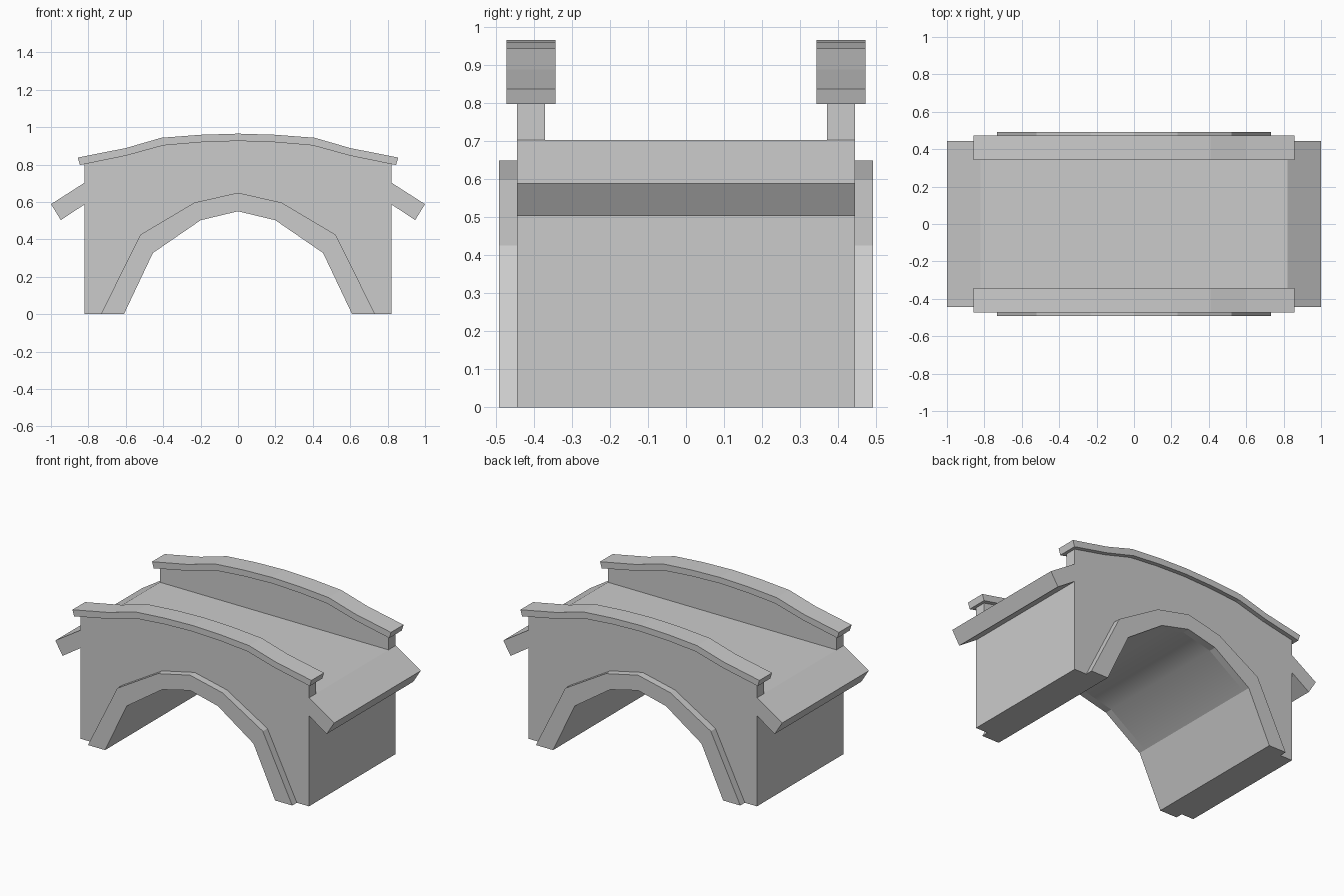
import bpy, bmesh, math

if "Cube" in bpy.data.objects:
    bpy.data.objects.remove(bpy.data.objects["Cube"])


def mirrored(half):
    """Half profile ordered from the outer end (+x) to the centre -> full span."""
    return half + [(-x, z) for x, z in reversed(half) if x > 0]


def extrude(name, outline, y0, y1):
    """Solid from an x/z outline spanning y0..y1."""
    bm = bmesh.new()
    face = bm.faces.new([bm.verts.new((x, y0, z)) for x, z in outline])
    new = bmesh.ops.extrude_face_region(bm, geom=[face])["geom"]
    moved = [v for v in new if isinstance(v, bmesh.types.BMVert)]
    bmesh.ops.translate(bm, verts=moved, vec=(0, y1 - y0, 0))
    bmesh.ops.recalc_face_normals(bm, faces=bm.faces)
    mesh = bpy.data.meshes.new(name)
    bm.to_mesh(mesh)
    bm.free()
    obj = bpy.data.objects.new(name, mesh)
    bpy.context.collection.objects.link(obj)
    return obj


def band(top, bottom):
    """Closed outline between two full-span curves."""
    return mirrored(top) + mirrored(bottom)[::-1]


END, SIDE, DECK = 0.82, 0.444, 0.703

# Half profiles, outer end to centre
arch_inner = [(0.61, 0), (0.455, 0.327), (0.2, 0.502), (0, 0.55)]
arch_outer = [(0.733, 0), (0.522, 0.425), (0.232, 0.597), (0, 0.649)]
cap_top = [(0.857, 0.837), (0.6, 0.888), (0.41, 0.943), (0.2, 0.959), (0, 0.965)]
cap_bottom = [(0.845, 0.797), (0.6, 0.847), (0.4, 0.902), (0.2, 0.919), (0, 0.926)]
wall_top = [(END, 0.815)] + [(x, z + 0.015) for x, z in cap_bottom[1:]]

# Bridge body with arched underside
body = extrude("bridge_body", band([(END, 0), (END, DECK), (0, DECK)], arch_inner), -SIDE, SIDE)
bpy.context.view_layer.objects.active = body
body.select_set(True)
bpy.ops.object.shade_smooth_by_angle(angle=math.radians(30))

# Parapets, coping and arch rings on both faces
for s, side in ((-1, "front"), (1, "back")):
    extrude(side + "_parapet", band(wall_top, [(END, DECK), (0, DECK)]), s * 0.371, s * SIDE)
    extrude(side + "_coping", band(cap_top, cap_bottom), s * 0.343, s * 0.472)
    extrude(side + "_arch_ring", band(arch_outer, arch_inner), s * SIDE, s * 0.491)

# Sloping ramp slabs at both ends
ramp = [(END, DECK), (1.0, 0.588), (0.947, 0.503), (END, 0.587)]
for s, side in ((-1, "left"), (1, "right")):
    extrude(side + "_ramp", [(s * x, z) for x, z in ramp], -SIDE, SIDE)
